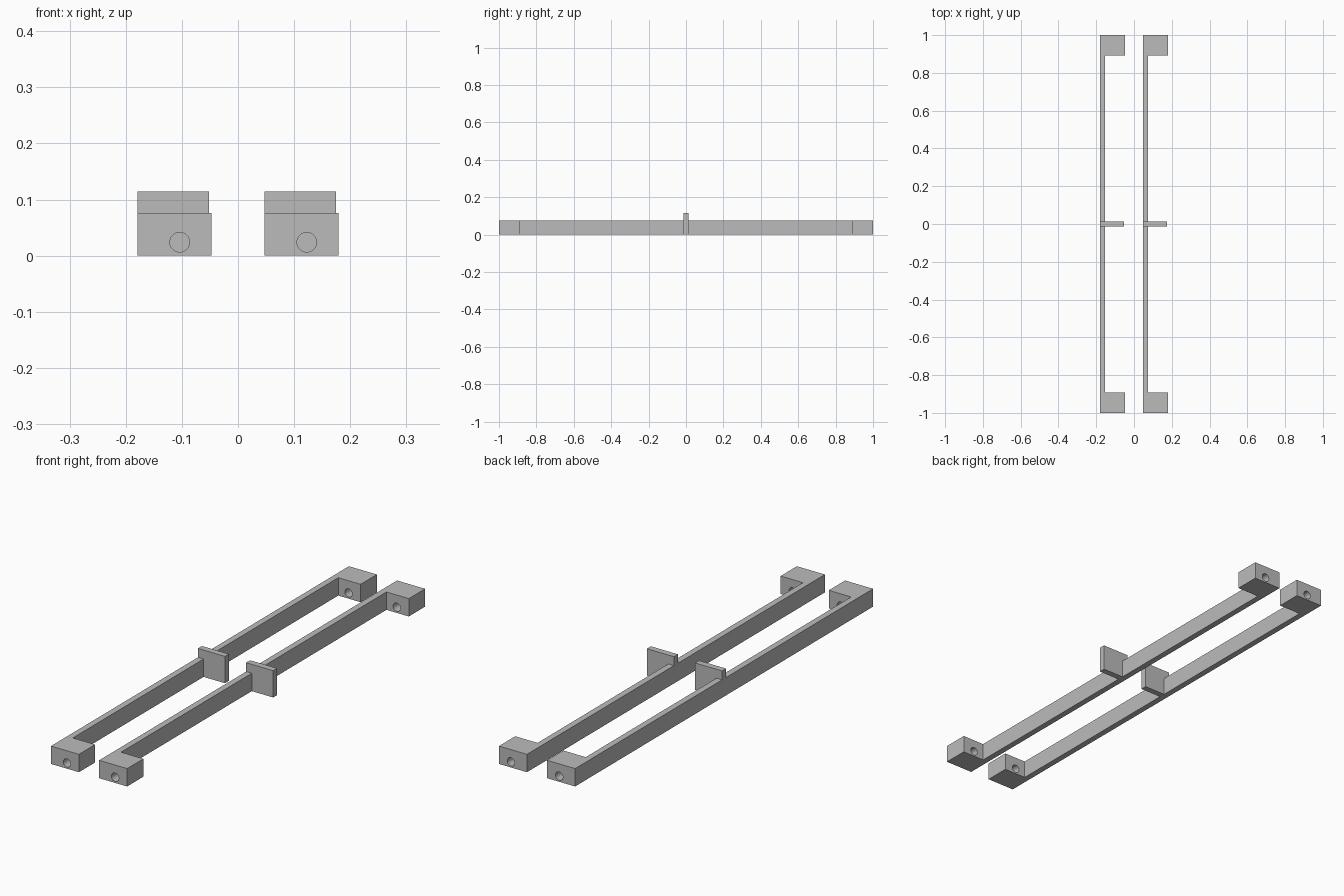
import bpy
import bmesh
from mathutils import Matrix, Vector

if "Cube" in bpy.data.objects:
    bpy.data.objects.remove(bpy.data.objects["Cube"], do_unlink=True)

# Shared dimensions
WIDTH, BAR, HEIGHT = 0.1315, 0.0265, 0.076
BLOCK_INNER_Y = 0.891
TAB_WIDTH, TAB_HEIGHT = 0.127, 0.114
HOLE_X, HOLE_Z, HOLE_R = 0.075, 0.024, 0.0175

GREY = (0.5, 0.5, 0.5, 1)
grey = bpy.data.materials.new("plain_grey")
grey.use_nodes = True
grey.diffuse_color = GREY
grey.node_tree.nodes["Principled BSDF"].inputs["Base Color"].default_value = GREY


def add_object(name, bm, x):
    bmesh.ops.recalc_face_normals(bm, faces=bm.faces)
    mesh = bpy.data.meshes.new(name)
    bm.to_mesh(mesh)
    bm.free()
    mesh.materials.append(grey)
    obj = bpy.data.objects.new(name, mesh)
    obj.location.x = x
    bpy.context.collection.objects.link(obj)
    return obj


def add_rail(name, x):
    # C-shaped plan: thin bar with a block at each end
    half = [(0, 1), (WIDTH, 1), (WIDTH, BLOCK_INNER_Y), (BAR, BLOCK_INNER_Y)]
    plan = half + [(px, -py) for px, py in reversed(half)]
    bm = bmesh.new()
    face = bm.faces.new([bm.verts.new((px, py, 0)) for px, py in plan])
    solid = bmesh.ops.extrude_face_region(bm, geom=[face])["geom"]
    top = [v for v in solid if isinstance(v, bmesh.types.BMVert)]
    bmesh.ops.translate(bm, verts=top, vec=(0, 0, HEIGHT))
    return add_object(name, bm, x)


def drill(rail):
    # One long cylinder bores both end blocks
    bm = bmesh.new()
    bmesh.ops.create_cone(
        bm, cap_ends=True, segments=32, radius1=HOLE_R, radius2=HOLE_R, depth=2.4,
        matrix=Matrix.Translation((HOLE_X, 0, HOLE_Z)) @ Matrix.Rotation(1.5707963, 4, "X"))
    cutter = add_object("hole_cutter", bm, rail.location.x)
    cutter.hide_render = True
    mod = rail.modifiers.new("bolt_holes", "BOOLEAN")
    mod.operation, mod.solver, mod.object = "DIFFERENCE", "EXACT", cutter
    bpy.ops.object.select_all(action="DESELECT")
    rail.select_set(True)
    bpy.context.view_layer.objects.active = rail
    bpy.ops.object.modifier_apply(modifier=mod.name)
    bpy.data.objects.remove(cutter, do_unlink=True)
    bpy.ops.object.shade_smooth_by_angle()


def add_tab(name, x):
    # Upright plate across the middle of the rail
    size = Vector((TAB_WIDTH, BAR, TAB_HEIGHT))
    centre = Matrix.Translation((size.x / 2, 0, size.z / 2))
    bm = bmesh.new()
    bmesh.ops.create_cube(bm, size=1, matrix=centre @ Matrix.Diagonal(size).to_4x4())
    add_object(name, bm, x)


# Two identical rails side by side
for side, x in (("right", -0.179), ("left", 0.0475)):
    drill(add_rail(side + "_rail", x))
    add_tab(side + "_centre_tab", x)
